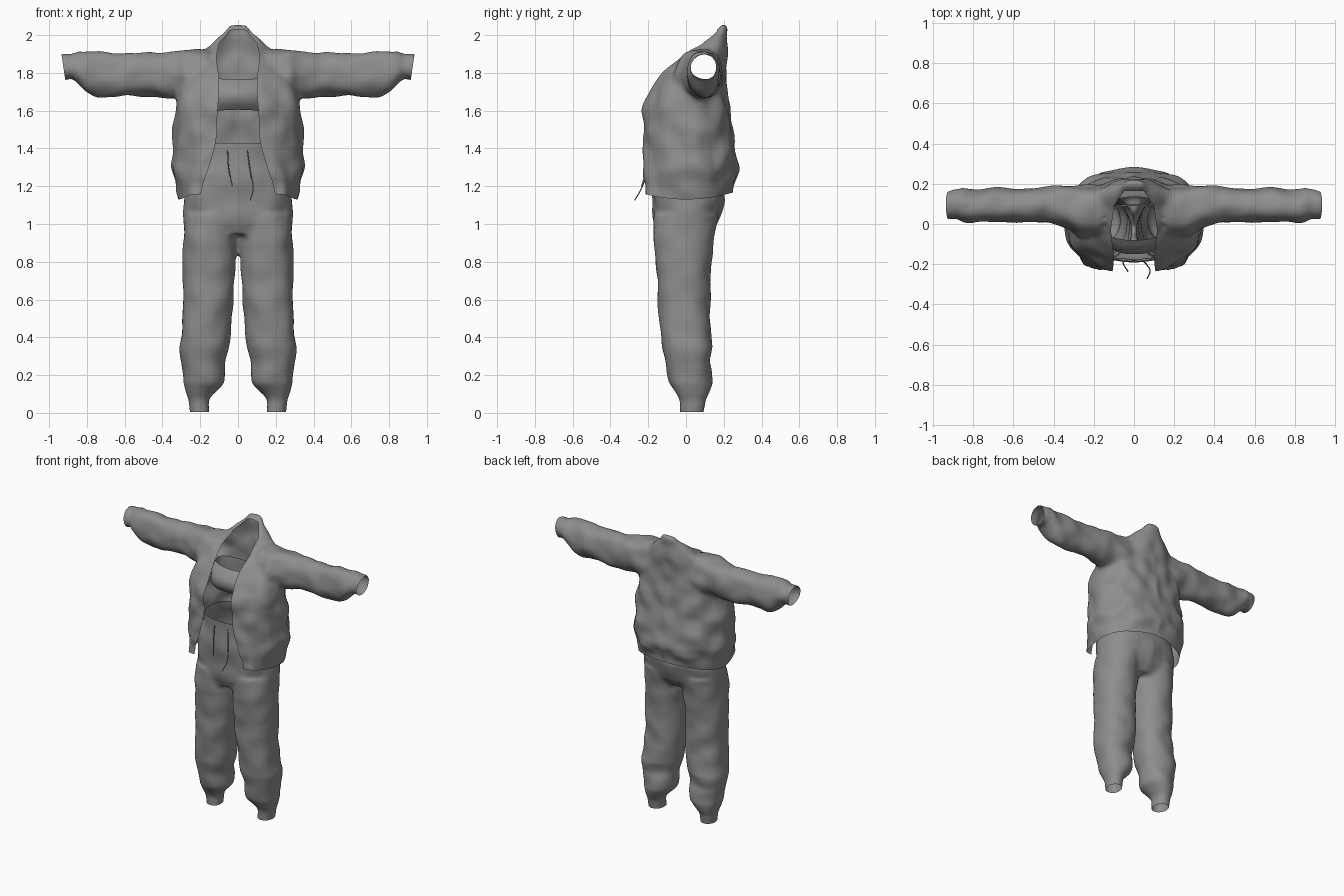
import bpy, bmesh, math
from mathutils import Vector, noise

if "Cube" in bpy.data.objects:
    bpy.data.objects.remove(bpy.data.objects["Cube"], do_unlink=True)

cloth = bpy.data.materials.new("grey cloth")
cloth.use_nodes = True
GREY = (0.27, 0.27, 0.27, 1)
cloth.diffuse_color = GREY
cloth.node_tree.nodes["Principled BSDF"].inputs["Base Color"].default_value = GREY


def ring(centre, u, v, power=2.0, count=32):
    """Points of a superellipse with half axes u and v."""
    pts = []
    for i in range(count):
        a = math.tau * i / count
        c, s = math.cos(a), math.sin(a)
        pts.append(centre + u * math.copysign(abs(c) ** (2 / power), c)
                   + v * math.copysign(abs(s) ** (2 / power), s))
    return pts


def loft(bm, rings, capped=True):
    loops = [[bm.verts.new(p) for p in r] for r in rings]
    n = len(loops[0])
    for a, b in zip(loops, loops[1:]):
        for i in range(n):
            bm.faces.new((a[i], a[(i + 1) % n], b[(i + 1) % n], b[i]))
    if capped:
        bm.faces.new(loops[0][::-1])
        bm.faces.new(loops[-1])


def level_ring(z, x0, x1, y0, y1, slope=0.0, power=2.3):
    """Ring around z; slope tips its back edge upwards."""
    ry, yc = (y1 - y0) / 2, (y0 + y1) / 2
    return ring(Vector(((x0 + x1) / 2, yc, z)), Vector(((x1 - x0) / 2, 0, 0)),
                Vector((0, ry, slope * ry)), power)


def make_object(name, bm):
    mesh = bpy.data.meshes.new(name)
    bm.normal_update()
    bm.to_mesh(mesh)
    bm.free()
    mesh.materials.append(cloth)
    obj = bpy.data.objects.new(name, mesh)
    bpy.context.collection.objects.link(obj)
    for p in mesh.polygons:
        p.use_smooth = True
    return obj


def fuse(bm, voxel, smooth):
    """Merge overlapping closed lofts into one soft skin."""
    bmesh.ops.recalc_face_normals(bm, faces=bm.faces)
    tmp = make_object("fuse_helper", bm)
    rm = tmp.modifiers.new("remesh", 'REMESH')
    rm.mode, rm.voxel_size = 'VOXEL', voxel
    sm = tmp.modifiers.new("smooth", 'SMOOTH')
    sm.factor, sm.iterations = 0.5, smooth
    deps = bpy.context.evaluated_depsgraph_get()
    out = bmesh.new()
    out.from_mesh(tmp.evaluated_get(deps).to_mesh())
    mesh = tmp.data
    bpy.data.objects.remove(tmp, do_unlink=True)
    bpy.data.meshes.remove(mesh)
    return out


def cut(bm, point, normal, remove=True):
    bmesh.ops.bisect_plane(bm, geom=bm.verts[:] + bm.edges[:] + bm.faces[:], dist=1e-5,
                           plane_co=point, plane_no=normal, clear_outer=remove)


def crumple(bm, amount, scale):
    """Soft mirrored cloth folds."""
    bm.normal_update()
    for v in bm.verts:
        p = Vector((abs(v.co.x), v.co.y, v.co.z))
        v.co += v.normal * amount * noise.noise(p * scale)


def blend(t, lo, hi):
    t = min(1, max(0, (t - lo) / (hi - lo)))
    return t * t * (3 - 2 * t)


# Jacket: torso and sleeves fused, then opened
bm = bmesh.new()
torso = [(1.06, .30, -.22, .235, 0), (1.2, .325, -.23, .26, 0), (1.3, .348, -.235, .28, 0),
         (1.5, .342, -.235, .245, .1), (1.62, .335, -.235, .225, .2), (1.73, .315, -.225, .215, .4),
         (1.84, .23, -.20, .22, .55), (1.90, .14, -.16, .215, .66), (1.93, .10, -.14, .21, .72)]
loft(bm, [level_ring(z, -w, w, y0, y1, s) for z, w, y0, y1, s in torso])
sleeve = [(.15, -.06, .2, 1.66, 1.93), (.28, -.06, .2, 1.66, 1.925), (.36, -.01, .19, 1.668, 1.915),
          (.45, .01, .185, 1.668, 1.91), (.6, .01, .183, 1.678, 1.90), (.74, .01, .183, 1.67, 1.905),
          (.81, .005, .183, 1.69, 1.915), (.85, .01, .185, 1.73, 1.92), (.875, .025, .175, 1.765, 1.9),
          (.905, .02, .17, 1.765, 1.9), (.95, .02, .15, 1.765, 1.9)]
for side in (-1, 1):
    loft(bm, [ring(Vector((side * x, (y0 + y1) / 2, (z0 + z1) / 2)),
                   Vector((0, (y1 - y0) / 2, 0)), Vector((0, 0, (z1 - z0) / 2)))
              for x, y0, y1, z0, z1 in sleeve])
bm = fuse(bm, 0.014, 10)
crumple(bm, 0.018, 9)
cut(bm, (0, 0, 1.13), (0, 0, -1))
HALF = 0.1
for side in (-1, 1):
    cut(bm, (side * .92, .1, 1.8), (side, 0, -.15))
    cut(bm, (side * HALF, 0, 0), (side, 0, 0), False)
    cut(bm, (side * HALF, .09, 0), (side, .7, 0), False)
cut(bm, (0, .165, 0), (0, 1, 0), False)


def in_opening(c):
    return abs(c.x) < HALF and c.y < .165 and abs(c.x) + .7 * c.y < HALF + .063


gap = [f for f in bm.faces if in_opening(f.calc_center_median())]
bmesh.ops.delete(bm, geom=gap, context='FACES')
for v in bm.verts:
    # lapels spread towards the hem, hem rises at front and back
    x, y, z = v.co
    spread = .085 * (1 - blend(z, 1.1, 1.5)) + .012 * (1 - blend(z, 1.5, 1.75)) - .015 * blend(z, 1.75, 1.9)
    near = (1 - blend(abs(x), HALF, .33)) * (1 - blend(y, -.05, .1))
    v.co.x += math.copysign(spread * near, x)
    v.co.z += .6 * y * y * (1 - blend(z, 1.13, 1.3))
make_object("jacket", bm)

# Trousers: hips and two legs fused, open at waist and ankles
bm = bmesh.new()
hips = [(.94, .27, -.15, .13), (1.0, .285, -.17, .165), (1.13, .292, -.185, .205),
        (1.28, .27, -.19, .18), (1.38, .22, -.185, .15), (1.47, .20, -.18, .135)]
loft(bm, [level_ring(z, -w, w, y0, y1) for z, w, y0, y1 in hips])
leg = [(-.04, .148, .252, -.038, .097), (.07, .146, .254, -.038, .1), (.11, .115, .275, -.062, .122),
       (.155, .075, .294, -.09, .14), (.22, .07, .297, -.105, .138), (.28, .066, .303, -.112, .122),
       (.35, .052, .308, -.13, .14), (.42, .038, .302, -.135, .13), (.6, .026, .295, -.152, .13),
       (.8, .012, .29, -.165, .133), (.9, .002, .288, -.172, .145), (1.05, -.01, .285, -.17, .17)]
for side in (-1, 1):
    loft(bm, [level_ring(z, side * x0, side * x1, y0, y1, 0, 2.2) for z, x0, x1, y0, y1 in leg])
bm = fuse(bm, 0.0125, 6)
crumple(bm, 0.012, 8)
cut(bm, (0, 0, 1.43), (0, 0, 1))
cut(bm, (0, 0, .005), (0, 0, -1))
make_object("trousers", bm)

# Bandeau top: open band with a soft bust
bm = bmesh.new()
band = [(1.605, .165, -.10, .10), (1.63, .168, -.125, .10), (1.67, .172, -.15, .10),
        (1.71, .17, -.14, .095), (1.745, .168, -.105, .09), (1.765, .165, -.08, .09)]
loft(bm, [level_ring(z, -w, w, y0, y1) for z, w, y0, y1 in band], capped=False)
for v in bm.verts:
    v.co.z += .5 * v.co.x ** 2 * (1 if v.co.z > 1.68 else -1)
make_object("bandeau_top", bm)

# Drawstrings
strings = {"right_drawstring": [(-.055, -.188, 1.39), (-.05, -.205, 1.3), (-.03, -.235, 1.2)],
           "left_drawstring": [(.05, -.188, 1.39), (.065, -.205, 1.28), (.08, -.235, 1.19), (.065, -.272, 1.125)]}
for name, path in strings.items():
    curve = bpy.data.curves.new(name, 'CURVE')
    curve.dimensions, curve.bevel_depth, curve.bevel_resolution = '3D', .003, 1
    spline = curve.splines.new('BEZIER')
    spline.bezier_points.add(len(path) - 1)
    for bp, co in zip(spline.bezier_points, path):
        bp.co = co
        bp.handle_left_type = bp.handle_right_type = 'AUTO'
    curve.materials.append(cloth)
    bpy.context.collection.objects.link(bpy.data.objects.new(name, curve))
